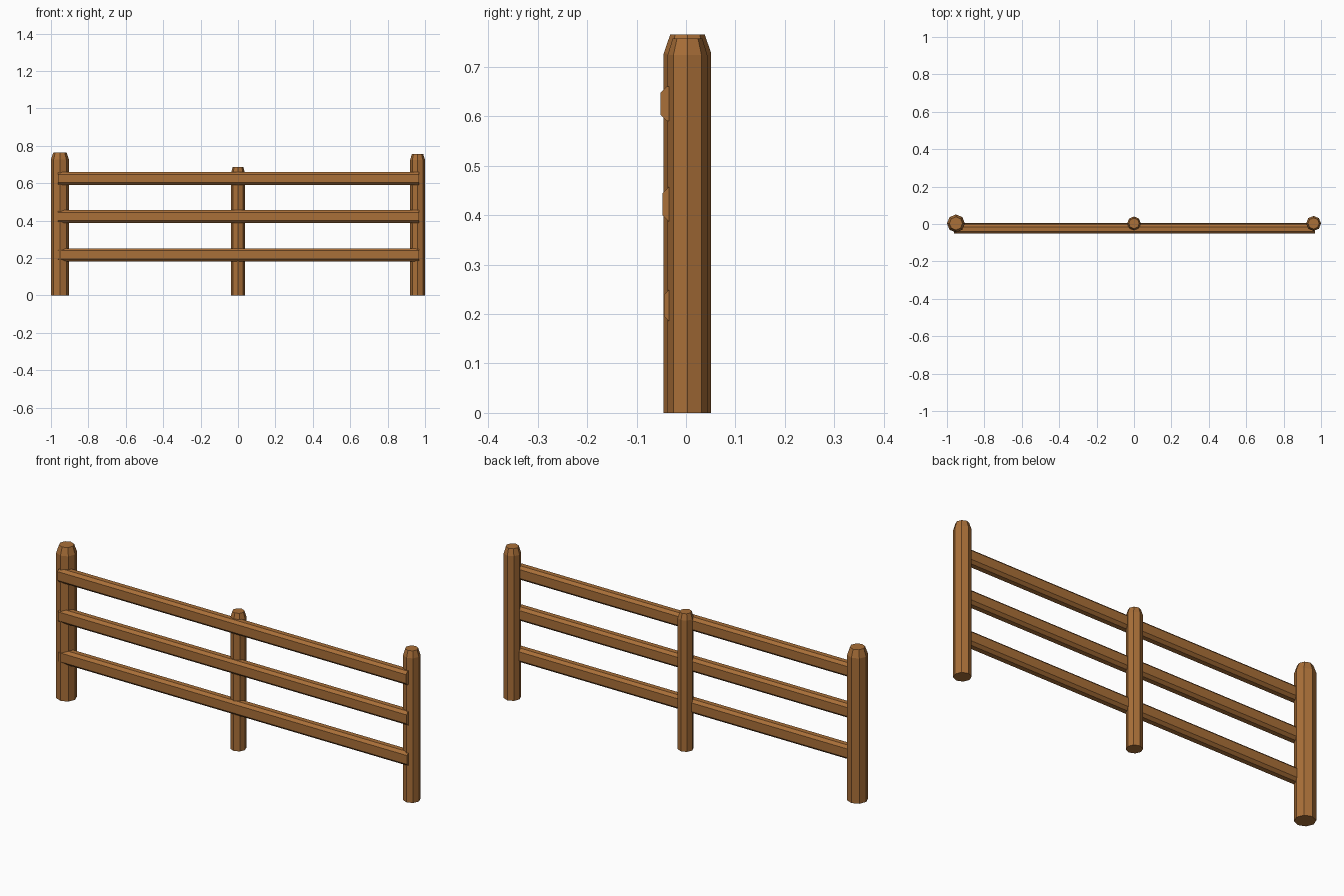
import bpy, bmesh, math

if "Cube" in bpy.data.objects:
    bpy.data.objects.remove(bpy.data.objects["Cube"])

wood = bpy.data.materials.new("brown wood")
wood.diffuse_color = (0.40, 0.16, 0.04, 1)
wood.use_nodes = True
wood.node_tree.nodes["Principled BSDF"].inputs["Base Color"].default_value = wood.diffuse_color


def finish(name, bm):
    bmesh.ops.recalc_face_normals(bm, faces=bm.faces[:])
    mesh = bpy.data.meshes.new(name)
    bm.to_mesh(mesh)
    bm.free()
    mesh.materials.append(wood)
    obj = bpy.data.objects.new(name, mesh)
    bpy.context.collection.objects.link(obj)
    return obj


def loft(name, rings):
    """Closed solid through rings of equal point count."""
    bm = bmesh.new()
    loops = [[bm.verts.new(p) for p in ring] for ring in rings]
    n = len(loops[0])
    for a, b in zip(loops, loops[1:]):
        for i in range(n):
            j = (i + 1) % n
            bm.faces.new((a[i], a[j], b[j], b[i]))
    bm.faces.new(loops[0])
    bm.faces.new(loops[-1])
    return finish(name, bm)


def post(name, x, r, height, chamfer, r_top):
    """Eight-sided post with a tapered top."""
    y = 0.003
    rings = []
    for z, rad in ((0, r), (height - chamfer, r), (height, r_top)):
        rings.append([(x + rad * math.cos(i * math.pi / 4),
                       y + rad * math.sin(i * math.pi / 4), z) for i in range(8)])
    return loft(name, rings)


def rail(name, z, front):
    """Long beam with chamfered edges."""
    w, h, c = 0.025, 0.035, 0.013
    yc = front + w
    section = [(-w, -h + c), (-w + c, -h), (w - c, -h), (w, -h + c),
               (w, h - c), (w - c, h), (-w + c, h), (-w, h - c)]
    return loft(name, [[(x, yc + a, z + b) for a, b in section]
                       for x in (-0.963, 0.967)])


# Posts
post("left_post", -0.952, 0.048, 0.765, 0.038, 0.035)
post("middle_post", 0.0, 0.037, 0.687, 0.03, 0.028)
post("right_post", 0.96, 0.040, 0.757, 0.033, 0.030)

# Rails, each set slightly deeper than the one above
rail("top_rail", 0.625, -0.052)
rail("middle_rail", 0.422, -0.048)
rail("bottom_rail", 0.217, -0.044)
